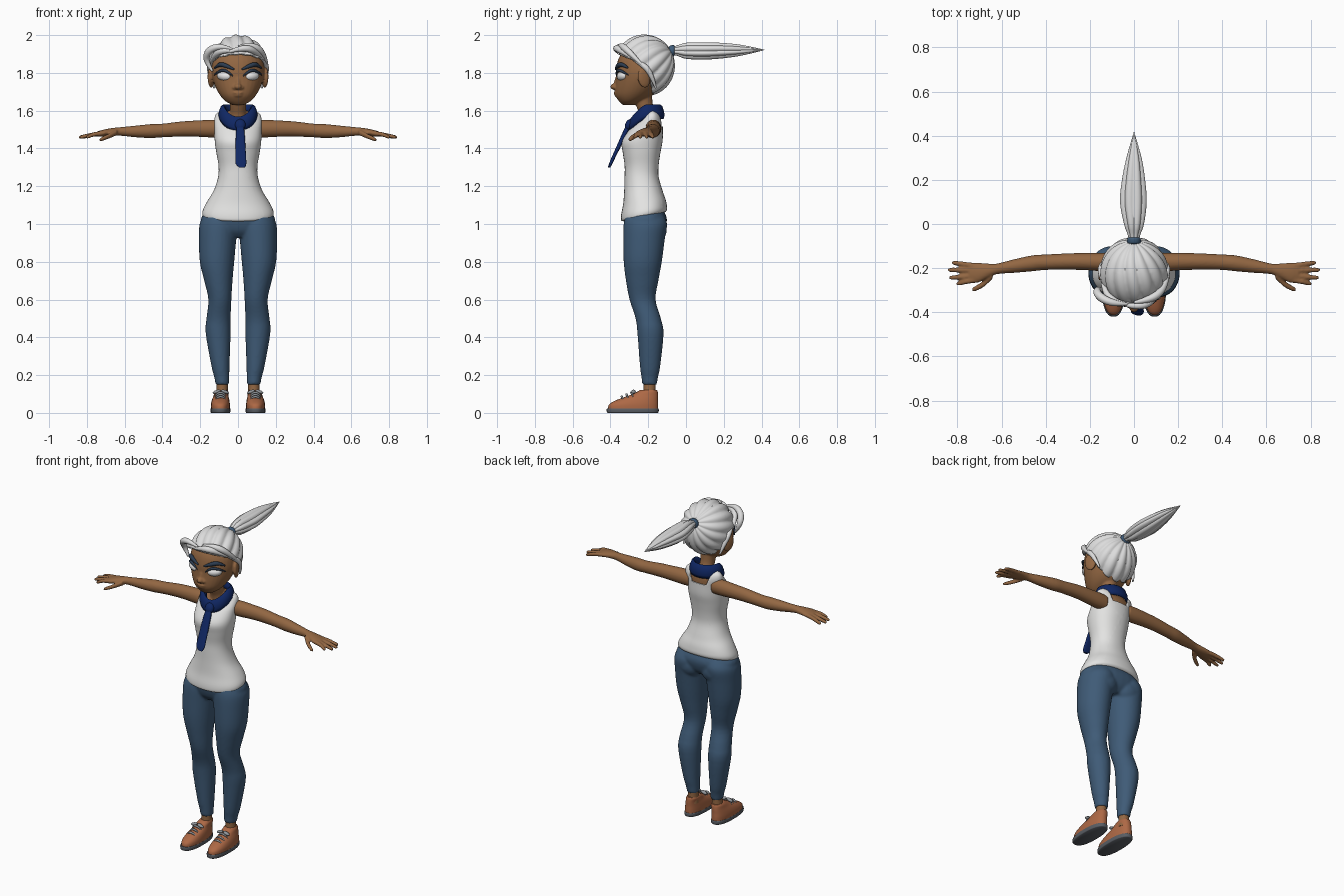
import bpy, bmesh
from math import sin, cos, pi, atan2, hypot, copysign, radians
from mathutils import Vector, Matrix, Euler

cube = bpy.data.objects.get("Cube")
if cube:
    bpy.data.objects.remove(cube, do_unlink=True)


def material(name, r, g, b):
    m = bpy.data.materials.new(name)
    m.use_nodes = True
    m.diffuse_color = (r, g, b, 1)
    bsdf = next(n for n in m.node_tree.nodes if n.type == 'BSDF_PRINCIPLED')
    bsdf.inputs["Base Color"].default_value = (r, g, b, 1)
    bsdf.inputs["Roughness"].default_value = 0.8
    return m


SKIN = material("brown skin", .29, .135, .055)
HAIR = material("silver hair", .72, .72, .72)
SHIRT = material("white cotton", .77, .77, .76)
DENIM = material("blue denim", .05, .105, .185)
NAVY = material("navy cloth", .005, .02, .125)
SHOE = material("orange leather", .42, .14, .06)
SOLE = material("grey rubber", .1, .11, .125)
LACE = material("grey lace", .28, .3, .32)
EYE = material("eye white", .8, .8, .8)
BROW = material("dark brow", .025, .045, .08)


def loft(bm, keys, axis='z', power=2, flip=1, sides=32, steps=4, ridge=0):
    """Skin smooth cross-sections; each key is centre x, y, z and two radii."""
    keys = [Vector(k) for k in keys]
    last, rows = len(keys) - 1, []
    for i in range(last):
        a, b, c, d = keys[max(i - 1, 0)], keys[i], keys[i + 1], keys[min(i + 2, last)]
        for s in range(steps):
            t = s / steps
            rows.append(b + (c - a) * (t / 2) + (a * 2 - b * 5 + c * 4 - d) * (t * t / 2)
                        + (b * 3 - a - c * 3 + d) * (t ** 3 / 2))
    rows.append(keys[-1])
    rings = []
    for x, y, z, ra, rb in rows:
        ring = []
        for j in range(sides):
            ang = 2 * pi * j / sides
            k = 1 + ridge * (abs(sin(ang * 4)) - .6)
            u = copysign(abs(cos(ang)) ** (2 / power), cos(ang)) * max(ra, .001) * k
            v = copysign(abs(sin(ang)) ** (2 / power), sin(ang)) * max(rb, .001) * k
            off = {'x': (0, u, v), 'y': (u, 0, v), 'z': (u, v, 0)}[axis]
            p = Vector((x, y, z)) + Vector(off)
            ring.append(bm.verts.new((p.x * flip, p.y, p.z)))
        rings.append(ring)
    for lo, hi in zip(rings, rings[1:]):
        for j in range(sides):
            n = (j + 1) % sides
            bm.faces.new((lo[j], lo[n], hi[n], hi[j]))
    bm.faces.new(rings[0])
    bm.faces.new(rings[-1])


def ball(bm, loc, size, rot=(0, 0, 0)):
    bmesh.ops.create_uvsphere(bm, u_segments=24, v_segments=16, radius=1,
                              matrix=Matrix.LocRotScale(Vector(loc), Euler(rot), Vector(size)))


def finish(bm, name, mat, voxel=0, thick=0):
    bmesh.ops.recalc_face_normals(bm, faces=bm.faces[:])
    me = bpy.data.meshes.new(name)
    bm.to_mesh(me)
    bm.free()
    me.materials.append(mat)
    me.polygons.foreach_set("use_smooth", [True] * len(me.polygons))
    ob = bpy.data.objects.new(name, me)
    bpy.context.collection.objects.link(ob)
    if voxel:
        rm = ob.modifiers.new("merge", 'REMESH')
        rm.mode, rm.voxel_size, rm.use_smooth_shade = 'VOXEL', voxel, True
        sm = ob.modifiers.new("soften", 'SMOOTH')
        sm.factor, sm.iterations = .5, 4
    else:
        me.set_sharp_from_angle(angle=radians(50))
    if thick:
        so = ob.modifiers.new("thickness", 'SOLIDIFY')
        so.thickness = thick
    return ob


def strand(name, pts, radius, mat, flip=1):
    cu = bpy.data.curves.new(name, 'CURVE')
    cu.dimensions, cu.bevel_depth, cu.bevel_resolution = '3D', radius, 3
    cu.use_fill_caps = True
    sp = cu.splines.new('NURBS')
    sp.points.add(len(pts) - 1)
    for i, (x, y, z) in enumerate(pts):
        sp.points[i].co = (x * flip, y, z, 1)
        sp.points[i].radius = .3 + .7 * sin(pi * i / (len(pts) - 1))
    sp.order_u, sp.use_endpoint_u, sp.resolution_u = 3, True, 8
    cu.materials.append(mat)
    bpy.context.collection.objects.link(bpy.data.objects.new(name, cu))


# Skin: head, neck, chest, arms and hands merged into one surface
body = bmesh.new()
loft(body, [(0, -.305, 1.63, .03, .03), (0, -.295, 1.65, .066, .06), (0, -.278, 1.68, .094, .095),
            (0, -.26, 1.72, .117, .115), (0, -.245, 1.77, .135, .126), (0, -.24, 1.82, .14, .13),
            (0, -.235, 1.88, .128, .12), (0, -.23, 1.93, .085, .085), (0, -.23, 1.96, .02, .02)])
loft(body, [(0, -.19, 1.54, .06, .05), (0, -.2, 1.58, .045, .045), (0, -.22, 1.63, .043, .045),
            (0, -.23, 1.7, .05, .05)])
loft(body, [(0, -.23, 1.36, .1, .08), (0, -.225, 1.45, .11, .09), (0, -.207, 1.5, .112, .076),
            (0, -.185, 1.55, .11, .05), (0, -.185, 1.575, .09, .035), (0, -.185, 1.6, .05, .03)])
ball(body, (0, -.378, 1.727), (.02, .023, .017))
ball(body, (0, -.364, 1.755), (.013, .016, .04), (-.25, 0, 0))
ball(body, (0, -.366, 1.695), (.032, .018, .008))
ball(body, (0, -.362, 1.681), (.026, .018, .009))
fingers = [(-.19, .825, -.176), (-.21, .842, -.208), (-.233, .837, -.243), (-.253, .805, -.27)]
for s in (1, -1):
    ball(body, (s * .018, -.368, 1.722), (.014, .016, .012))
    ball(body, (s * .143, -.222, 1.775), (.014, .036, .055), (.15, 0, s * .35))
    loft(body, [(.08, -.172, 1.505, .04, .046), (.14, -.172, 1.505, .042, .047),
                (.22, -.17, 1.505, .039, .043), (.3, -.17, 1.503, .037, .04),
                (.4, -.173, 1.495, .035, .036), (.46, -.178, 1.492, .036, .037),
                (.54, -.19, 1.49, .031, .031), (.62, -.203, 1.49, .024, .023),
                (.66, -.211, 1.488, .032, .021), (.71, -.221, 1.482, .046, .018),
                (.745, -.222, 1.476, .043, .014)], 'x', flip=s)
    for y, tip, tip_y in fingers:
        loft(body, [(.71, y, 1.481, .012, .013), (.765, (y + tip_y) / 2, 1.474, .012, .012),
                    (tip - .01, tip_y, 1.461, .01, .01), (tip, tip_y, 1.459, .005, .005)],
             'x', flip=s, sides=12)
    loft(body, [(.64, -.23, 1.485, .018, .016), (.68, -.27, 1.467, .015, .014),
                (.72, -.293, 1.45, .012, .011), (.735, -.298, 1.445, .005, .005)],
         'x', flip=s, sides=12)
finish(body, "head_and_arms", SKIN, voxel=.0055)

# Eyes, lashes, brows
for s, side in ((1, "left"), (-1, "right")):
    eye = bmesh.new()
    ball(eye, (s * .07, -.335, 1.783), (.044, .028, .026), (0, -s * .1, s * .45))
    finish(eye, side + "_eye", EYE)
    strand(side + "_lash", [(.027, -.368, 1.782), (.06, -.368, 1.815), (.1, -.342, 1.812),
                            (.126, -.305, 1.788)], .009, BROW, s)
    strand(side + "_brow", [(.02, -.372, 1.818), (.06, -.364, 1.838), (.1, -.338, 1.848),
                            (.124, -.308, 1.826)], .014, BROW, s)

# Hair cap: ridges run to the tie, and the face area is cut away
cap = bmesh.new()
bmesh.ops.create_uvsphere(cap, u_segments=112, v_segments=40, radius=1)
turn = Vector((0, 0, 1)).rotation_difference(Vector((0, .88, .47)))
centre = Vector((0, -.218, 1.84))
for v in cap.verts:
    k = 1 + .08 * (abs(sin(7 * atan2(v.co.y, v.co.x) + 1.5 * v.co.z)) - .7) * hypot(v.co.x, v.co.y)
    p = turn @ (v.co * k)
    v.co = centre + Vector((p.x * .152, p.y * .158, p.z * .16))
corner = Vector((0, -.2, 1.835))
brow_cut, ear_cut = Vector((0, .4, 1)).normalized(), Vector((0, 1, .15)).normalized()
for n in (brow_cut, ear_cut):
    bmesh.ops.bisect_plane(cap, geom=cap.verts[:] + cap.edges[:] + cap.faces[:],
                           plane_co=corner, plane_no=n)
face = [f for f in cap.faces
        if all((f.calc_center_median() - corner).dot(n) < 0 for n in (brow_cut, ear_cut))]
bmesh.ops.delete(cap, geom=face, context='FACES')
finish(cap, "hair_cap", HAIR, thick=.012)

# Loose locks around the hairline
locks = [[(-.03, -.362, 1.925), (-.09, -.362, 1.945), (-.16, -.33, 1.92), (-.172, -.29, 1.86), (-.135, -.3, 1.81)],
         [(-.02, -.36, 1.91), (-.07, -.365, 1.925), (-.125, -.325, 1.9), (-.145, -.26, 1.85)],
         [(-.05, -.365, 1.91), (.02, -.378, 1.935), (.09, -.345, 1.92), (.14, -.27, 1.87)],
         [(0, -.355, 1.94), (.07, -.345, 1.95), (.135, -.3, 1.91), (.155, -.23, 1.84)]]
for pts in locks:
    strand("hair_lock", pts, .02, HAIR)
for s in (1, -1):
    strand("temple_lock", [(.13, -.28, 1.87), (.148, -.235, 1.85), (.15, -.185, 1.8), (.125, -.16, 1.72)],
           .017, HAIR, s)

# Ponytail and its tie
tail = bmesh.new()
loft(tail, [(0, -.09, 1.915, .02, .02), (0, -.05, 1.918, .028, .026), (0, 0, 1.917, .045, .042),
            (-.003, .1, 1.916, .06, .045), (-.002, .2, 1.918, .052, .04), (0, .3, 1.92, .034, .027),
            (0, .416, 1.922, .001, .001)], 'y', sides=48, ridge=.16)
finish(tail, "ponytail", HAIR)
tie = bmesh.new()
loft(tie, [(0, -.09, 1.913, .022, .022), (0, -.085, 1.914, .03, .03),
           (0, -.066, 1.917, .03, .03), (0, -.06, 1.918, .022, .022)], 'y')
finish(tie, "hair_tie", DENIM)

# Sleeveless top with a scooped neck and slanted hem
top = bmesh.new()
loft(top, [(0, -.222, 1.04, .178, .115), (0, -.222, 1.05, .188, .122), (0, -.222, 1.075, .186, .121),
           (0, -.22, 1.12, .163, .112), (0, -.226, 1.18, .127, .101), (0, -.235, 1.25, .105, .09),
           (0, -.235, 1.31, .103, .09), (0, -.235, 1.38, .115, .1), (0, -.232, 1.44, .123, .108),
           (0, -.211, 1.5, .124, .088), (0, -.187, 1.55, .125, .062), (0, -.18, 1.58, .117, .043),
           (0, -.18, 1.597, .095, .024)], power=2.2, sides=48)
for v in top.verts:
    v.co.z += .22 * (v.co.y + .22) * min(1, max(0, (1.16 - v.co.z) / .1))
cuts = [((0, 0, 1.515), (0, 0, 1)), ((.05, 0, 1.515), (1, 0, -.4)), ((-.05, 0, 1.515), (1, 0, .4))]
for co, no in cuts:
    bmesh.ops.bisect_plane(top, geom=top.verts[:] + top.edges[:] + top.faces[:],
                           plane_co=co, plane_no=no)
centres = [(f, f.calc_center_median()) for f in top.faces]
bmesh.ops.delete(top, context='FACES', geom=[
    f for f, c in centres if c.z > 1.515 and abs(c.x) < .05 + .4 * (c.z - 1.515)])
finish(top, "tank_top", SHIRT, thick=.006)

# Scarf: folded collar, knot and hanging end
collar = bmesh.new()
section = [(.98, -.01), (1.04, .01), (1, .035), (.9, .06), (.78, .068), (.66, .055), (.6, .02)]
rings = []
for i in range(48):
    a = 2 * pi * i / 48
    front = max(0, cos(a))
    rings.append([collar.verts.new((sin(a) * .1 * r, -.21 - cos(a) * .093 * r,
                                    1.565 - .065 * front ** 1.5 + h)) for r, h in section])
for i, ring in enumerate(rings):
    after = rings[(i + 1) % len(rings)]
    for j in range(len(section) - 1):
        collar.faces.new((ring[j], after[j], after[j + 1], ring[j + 1]))
finish(collar, "scarf_collar", NAVY, thick=.006)
scarf = bmesh.new()
ball(scarf, (.012, -.302, 1.525), (.028, .02, .032), (-.4, 0, 0))
loft(scarf, [(.012, -.3, 1.535, .016, .012), (.012, -.32, 1.49, .022, .013), (.013, -.352, 1.42, .026, .012),
             (.015, -.385, 1.35, .028, .01), (.016, -.399, 1.318, .028, .009),
             (.022, -.408, 1.298, .014, .006)], power=3)
finish(scarf, "scarf_end", NAVY)

# Trousers: two legs merged with the pelvis
jeans = bmesh.new()
loft(jeans, [(0, -.215, .93, .09, .07), (0, -.215, .965, .17, .1), (0, -.216, 1.02, .197, .115),
             (0, -.22, 1.06, .178, .108), (0, -.22, 1.09, .15, .09)], power=2.3)
for s in (1, -1):
    loft(jeans, [(.083, -.193, .15, .036, .039), (.086, -.192, .19, .04, .044), (.093, -.19, .25, .048, .054),
                 (.105, -.188, .42, .066, .069), (.103, -.2, .5, .064, .067), (.096, -.23, .6, .061, .069),
                 (.104, -.232, .7, .075, .086), (.111, -.229, .8, .091, .101), (.108, -.222, .92, .099, .11),
                 (.101, -.215, 1, .102, .115), (.092, -.22, 1.05, .085, .1)], flip=s)
    ball(jeans, (s * .085, -.165, .97), (.085, .063, .075))
finish(jeans, "trousers", DENIM, voxel=.0075)

# Ankles, shoes, soles and laces
for s, side in ((1, "left"), (-1, "right")):
    ankle = bmesh.new()
    loft(ankle, [(.085, -.195, .08, .034, .036), (.084, -.193, .13, .03, .032), (.083, -.193, .18, .03, .032)], flip=s)
    finish(ankle, side + "_ankle", SKIN)
    sole = bmesh.new()
    loft(sole, [(.093, -.282, 0, .049, .133), (.093, -.282, .004, .052, .137), (.093, -.282, .018, .053, .138),
                (.093, -.282, .024, .051, .135)], power=2.4, flip=s)
    finish(sole, side + "_sole", SOLE)
    shoe = bmesh.new()
    loft(shoe, [(.093, -.28, .02, .05, .133), (.093, -.277, .045, .05, .13), (.092, -.258, .068, .046, .11),
                (.09, -.225, .092, .039, .077), (.087, -.204, .112, .036, .054),
                (.086, -.198, .122, .03, .044)], power=2.3, flip=s)
    finish(shoe, side + "_shoe", SHOE)
    for i in range(3):
        y, z = -.34 + .025 * i, .078 + .011 * i
        strand(side + "_lace", [(.058, y + .01, z - .015), (.078, y, z + .008), (.106, y, z + .008),
                                (.126, y + .01, z - .015)], .007, LACE, s)
    bow = bmesh.new()
    for dx in (-.022, .022):
        ball(bow, (s * .091 + dx, -.278, .112), (.022, .012, .009), (0, dx * 15, 0))
    finish(bow, side + "_bow", LACE)
